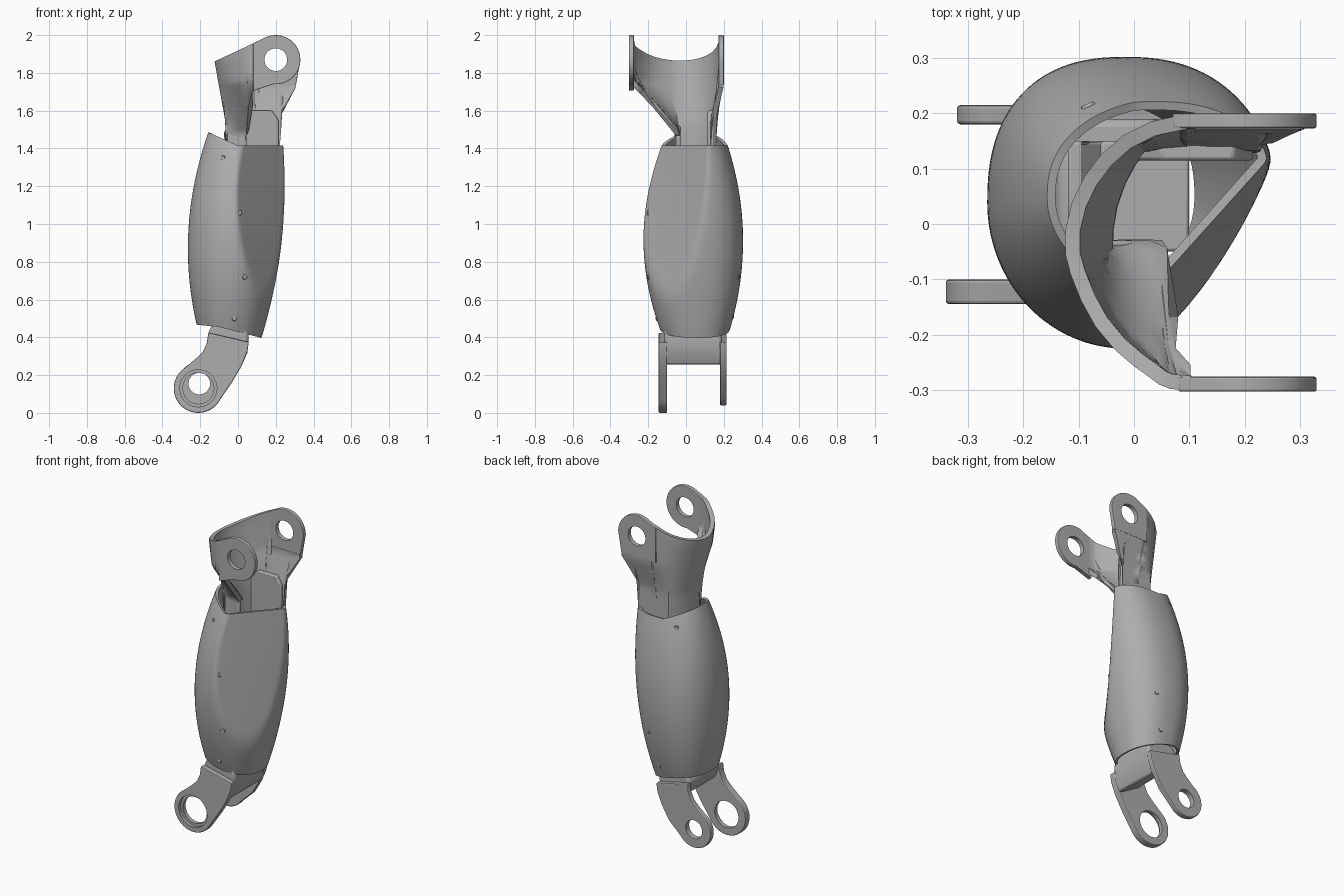
import bpy, bmesh, math
from mathutils import Vector

if "Cube" in bpy.data.objects:
    bpy.data.objects.remove(bpy.data.objects["Cube"])

grey = bpy.data.materials.new("plain grey")
grey.use_nodes = True
grey.diffuse_color = (0.42, 0.42, 0.42, 1)
grey.node_tree.nodes["Principled BSDF"].inputs["Base Color"].default_value = (0.42, 0.42, 0.42, 1)


def activate(ob):
    bpy.ops.object.select_all(action='DESELECT')
    ob.select_set(True)
    bpy.context.view_layer.objects.active = ob


def smooth(ob):
    activate(ob)
    bpy.ops.object.shade_smooth_by_angle(angle=math.radians(35))


def finish(name, bm):
    mesh = bpy.data.meshes.new(name)
    bm.to_mesh(mesh)
    bm.free()
    ob = bpy.data.objects.new(name, mesh)
    bpy.context.collection.objects.link(ob)
    mesh.materials.append(grey)
    smooth(ob)
    return ob


def modify(ob, kind, **settings):
    mod = ob.modifiers.new(kind.lower(), kind)
    for key, value in settings.items():
        setattr(mod, key, value)
    activate(ob)
    bpy.ops.object.modifier_apply(modifier=mod.name)


def grid(name, columns, closed):
    """Surface from a list of equal columns of points."""
    bm = bmesh.new()
    cols = [[bm.verts.new(p) for p in c] for c in columns]
    for i in range(len(cols) if closed else len(cols) - 1):
        a, b = cols[i], cols[(i + 1) % len(cols)]
        for j in range(len(a) - 1):
            bm.faces.new((a[j], b[j], b[j + 1], a[j + 1]))
    return finish(name, bm)


def prism(name, outline, y0, y1, bevel=0.006):
    """Extrude an x-z outline along y."""
    bm = bmesh.new()
    face = bm.faces.new([bm.verts.new((x, y0, z)) for x, z in outline])
    new = bmesh.ops.extrude_face_region(bm, geom=[face])["geom"]
    bmesh.ops.translate(bm, vec=(0, y1 - y0, 0), verts=[v for v in new if isinstance(v, bmesh.types.BMVert)])
    bmesh.ops.recalc_face_normals(bm, faces=bm.faces)
    ob = finish(name, bm)
    if bevel:
        modify(ob, 'BEVEL', width=bevel, segments=2, limit_method='ANGLE')
    return ob


def arc(cx, cz, r, start, end, n=32):
    steps = [math.radians(start + (end - start) * i / n) for i in range(n + 1)]
    return [(cx + r * math.cos(a), cz + r * math.sin(a)) for a in steps]


def bore(ob, cx, cz, r, y0, y1):
    """Cut a round hole along y."""
    cutter = prism("cutter", arc(cx, cz, r, 0, 352.5, 47), y0, y1, 0)
    cutter.hide_render = True
    modify(ob, 'BOOLEAN', object=cutter, operation='DIFFERENCE', solver='EXACT')
    bpy.data.objects.remove(cutter)
    smooth(ob)


def clamp(t):
    return max(0.0, min(1.0, t))


# Outer shell: oval loft, squarer at the back, with one soft flat facet
def quad(z, low, mid, high):
    a, b, c = 0.45, 0.9, 1.4
    return (low * (z - b) * (z - c) / ((a - b) * (a - c))
            + mid * (z - a) * (z - c) / ((b - a) * (b - c))
            + high * (z - a) * (z - b) / ((c - a) * (c - b)))


def section(z):
    x0, x1 = quad(z, -.215, -.265, -.185), quad(z, .14, .232, .255)
    y0, y1 = quad(z, -.14, -.225, -.137), quad(z, .235, .302, .226)
    return (x0 + x1) / 2, (y0 + y1) / 2, (x1 - x0) / 2, (y1 - y0) / 2


def shell_point(angle, z):
    cx, cy, a, b = section(z)
    c, s = math.cos(angle), math.sin(angle)
    power = 0.84 if s > 0 else 1
    c = math.copysign(abs(c) ** power, c)
    s = math.copysign(abs(s) ** power, s)
    p = Vector((cx + a * c, cy + b * s, z))
    tilt = math.radians(-35 - 8.5 * (z - 0.6))
    n = Vector((math.cos(tilt), math.sin(tilt), 0))
    reach, limit, k = p.dot(n), 0.174 - 0.088 * (z - 0.6), 0.02
    h = max(k - abs(reach - limit), 0) / k
    return p + n * (min(reach, limit) - h * h * k / 4 - reach)


def shell_column(angle, rows=40):
    points = []
    for j in range(rows + 1):
        t = j / rows
        z = 0.44 + t
        for _ in range(3):
            x = shell_point(angle, z).x
            low = 0.455 - 0.26 * max(0, x + 0.1) + 0.1 * max(0, -x - 0.1)
            high = 1.415 + 0.45 * max(0, -x)
            z = low + (high - low) * t
        points.append(shell_point(angle, z))
    return points


shell = grid("outer_shell", [shell_column(math.tau * i / 112) for i in range(112)], True)
modify(shell, 'SOLIDIFY', thickness=0.016, offset=-1)
smooth(shell)

# Small screw heads on the shell
screws = [(-.08, 1.35, -1), (.025, 1.06, -1), (.035, .72, -1), (-.02, .5, -1),
          (-.07, 1.38, 1), (.05, .72, 1), (0, .51, 1)]
for i, (x, z, side) in enumerate(screws):
    cx, cy, a, b = section(z)
    angle = side * math.acos((x - cx) / a)
    normal = Vector((math.cos(angle) / a, math.sin(angle) / b, 0)).normalized()
    bm = bmesh.new()
    bmesh.ops.create_cone(bm, cap_ends=True, segments=20, radius1=0.014, radius2=0.011, depth=0.006)
    screw = finish(f"shell_screw_{i + 1}", bm)
    screw.rotation_euler = normal.to_track_quat('Z', 'Y').to_euler()
    screw.location = shell_point(angle, z)


# Upper yoke: a U-shaped band narrowing down into a post
def pull(x, y, z):
    k = clamp((1.75 - z) / 0.27)
    if y < -0.055:
        y += (-0.055 - y) * k
    elif y > 0.155:
        y += (0.155 - y) * clamp((1.72 - z) / 0.17)
    slide = min(0.06, 0.18 * max(0, 1.86 - z))
    return (x + slide * clamp((0.1 - x) / 0.225), y, z)


# plan points of the curved part: x, y, lower height
bend = [(.1, -.301, 1.72), (.065, -.298, 1.69), (.045, -.29, 1.62), (.025, -.275, 1.47),
        (0, -.257, 1.46), (-.035, -.227, 1.46), (-.07, -.185, 1.47), (-.095, -.14, 1.48),
        (-.115, -.09, 1.48), (-.124, -.055, 1.25), (-.124, -.01, 1.25), (-.112, .04, 1.25),
        (-.09, .085, 1.25), (-.06, .125, 1.25), (-.02, .16, 1.25), (.03, .185, 1.25), (.09, .198, 1.25)]
plan = [(x, y, low, 1.86 + 0.47 * (x + 0.125)) for x, y, low in bend]
# flank below the rear eye plate
for x in (.1, .14, .18, .215, .225, .25, .28, .305):
    plan.append((x, .198, 1.25 if x < 0.22 else 1.56 + 1.9 * (x - 0.22), 1.75))
columns = [[pull(x, y, high + (low - high) * j / 24) for j in range(25)] for x, y, low, high in plan]
yoke = grid("upper_yoke_band", columns, False)
modify(yoke, 'SOLIDIFY', thickness=0.027, offset=1 if yoke.data.polygons[0].normal.y > 0 else -1)
smooth(yoke)

# Yoke eye plates with round holes
eye_arc = arc(.2, 1.87, .13, 0, 115)
front_eye = prism("yoke_front_eye", arc(.2, 1.87, .13, -95, 0)[:-1] + eye_arc + [(.08, 1.957), (.08, 1.705)],
                  -.303, -.276, 0.004)
back_eye = prism("yoke_back_eye", [(.07, 1.735), (.307, 1.735)] + eye_arc + [(.07, 1.951)], .173, .2, 0.004)
for eye in (front_eye, back_eye):
    bore(eye, .2, 1.87, .06, -.5, .5)

# Post below the yoke and the spar hidden in the shell
prism("post_back_panel", [(.0, 1.2), (.215, 1.2), (.215, 1.55), (.18, 1.6), (.05, 1.6), (.0, 1.55)], .115, .15)
prism("post_front_web", [(-.06, 1.2), (.045, 1.2), (.045, 1.465), (-.055, 1.53)], -.054, -.03)
prism("inner_spar", [(-.1, .55), (.04, .55), (.1, 1.26), (-.06, 1.26)], -.05, .15)

# Lower fork: crossbar, large ring prong in front, small eye prong behind
prism("lower_crossbar", [(.02, .25), (.05, .32), (.057, .4), (.045, .48), (-.13, .48),
                         (-.16, .42), (-.13, .34)], -.115, .19, 0.015)
prism("lower_neck", [(.03, .46), (.04, .62), (-.12, .62), (-.11, .46)], -.07, .15)

arm_right = [(-.03, .165), (.02, .25), (.05, .325), (.057, .375)]
arm_left = [(-.157, .425), (-.165, .37), (-.185, .325), (-.22, .29)]
front_prong = prism("lower_front_prong", arc(-.21, .13, .13, 122, 330) + arm_right + arm_left, -.145, -.1)
bore(front_prong, -.21, .13, .082, -.3, 0)
bore(front_prong, -.21, .13, .098, -.3, -.125)
back_prong = prism("lower_back_prong", arc(-.205, .155, .115, 118, 325) + arm_right + arm_left, .18, .215)
bore(back_prong, -.205, .155, .057, 0, .4)
